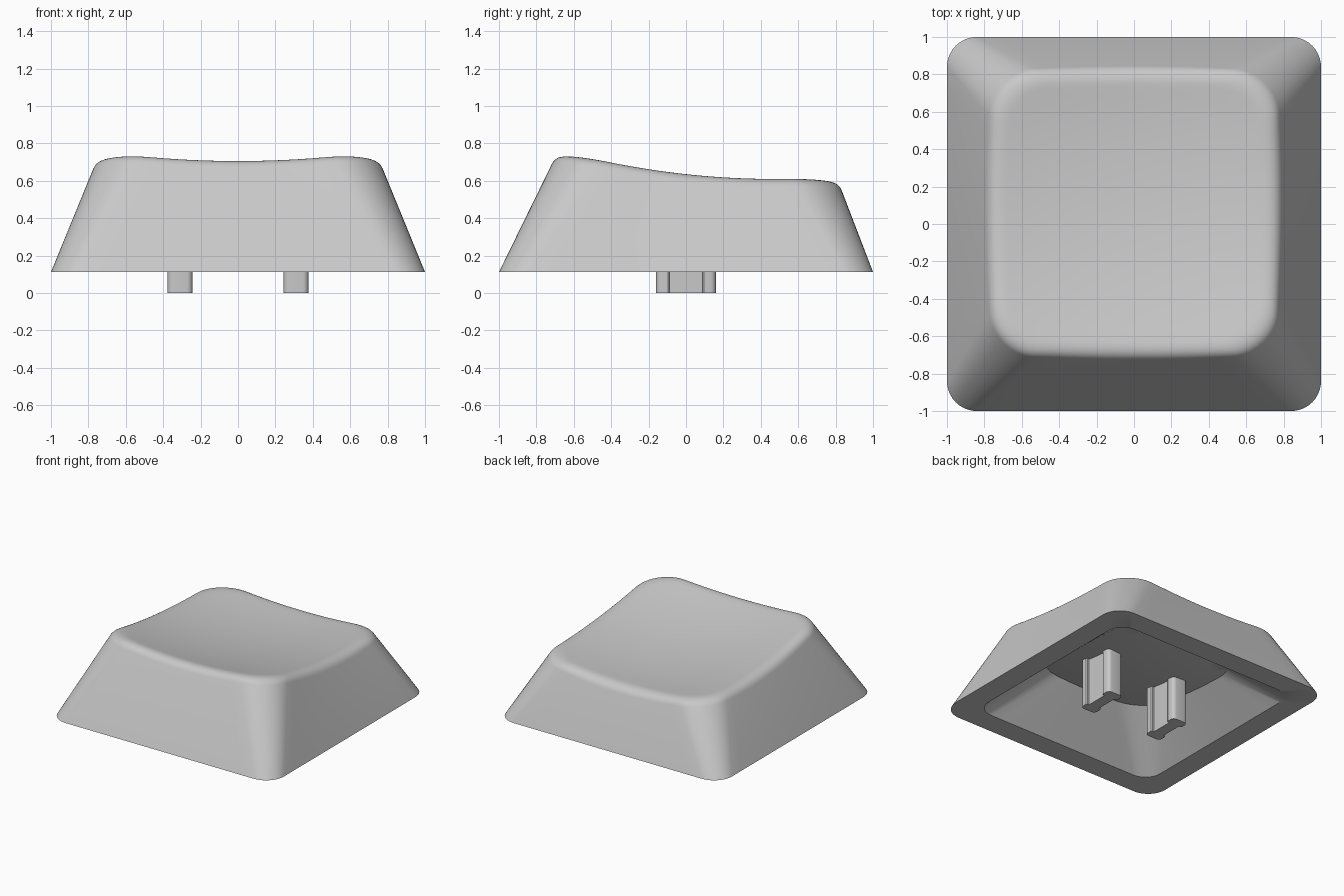
import bpy, bmesh, math
from mathutils import Vector

cube = bpy.data.objects.get("Cube")
if cube:
    bpy.data.objects.remove(cube, do_unlink=True)

grey = bpy.data.materials.new("light_grey")
grey.use_nodes = True
colour = (0.58, 0.58, 0.58, 1)
grey.diffuse_color = colour
grey.node_tree.nodes["Principled BSDF"].inputs["Base Color"].default_value = colour

BASE = 0.112                     # rim height
CENTRE = Vector((0, 0.05, 0))


def rounded_ring(hx, y0, y1, r, z=0, arc=10, side=14):
    """Counter-clockwise rounded rectangle with subdivided sides."""
    corners = [(hx - r, y1 - r), (r - hx, y1 - r), (r - hx, y0 + r), (hx - r, y0 + r)]
    arcs = []
    for k, (cx, cy) in enumerate(corners):
        angles = [math.pi / 2 * (k + i / arc) for i in range(arc + 1)]
        arcs.append([Vector((cx + r * math.cos(a), cy + r * math.sin(a), z)) for a in angles])
    pts = []
    for k in range(4):
        start, end = arcs[k][-1], arcs[(k + 1) % 4][0]
        pts += arcs[k] + [start.lerp(end, i / side) for i in range(1, side)]
    return pts


def dish(p):
    """Height of the scooped, tilted top surface."""
    return 0.56 + 0.105 * p.x ** 2 + 0.122 * (p.y - 0.45) ** 2


def on_dish(p, drop=0):
    return Vector((p.x, p.y, dish(p) - drop))


def make_object(name, bm):
    bmesh.ops.recalc_face_normals(bm, faces=bm.faces)
    mesh = bpy.data.meshes.new(name)
    bm.to_mesh(mesh)
    bm.free()
    mesh.materials.append(grey)
    ob = bpy.data.objects.new(name, mesh)
    bpy.context.collection.objects.link(ob)
    bpy.ops.object.select_all(action='DESELECT')
    ob.select_set(True)
    bpy.context.view_layer.objects.active = ob
    bpy.ops.object.shade_smooth_by_angle(angle=math.radians(35))
    return ob


def loft(name, rings):
    """Skin a stack of matching rings and cap both ends."""
    bm = bmesh.new()
    loops = [[bm.verts.new(p) for p in ring] for ring in rings]
    n = len(loops[0])
    for a, b in zip(loops, loops[1:]):
        for i in range(n):
            j = (i + 1) % n
            bm.faces.new((a[i], a[j], b[j], b[i]))
    bm.faces.new(loops[0])
    bm.faces.new(loops[-1])
    return make_object(name, bm)


# Walls rise to a tilted rounded rectangle and are cut where they meet the dish
bottom = rounded_ring(1, -1, 1, 0.16, BASE)
nominal = rounded_ring(0.765, -0.708, 0.824, 0.25)
lip, shoulder, inner = [], [], []
for b, t in zip(bottom, nominal):
    t.z = 0.645 - 0.09 * t.y
    p = t
    for _ in range(8):
        p = b.lerp(t, (dish(p) - BASE) / (t.z - BASE))
    lip.append(p)
    shoulder.append(p + (b - t).normalized() * 0.065)
    inner.append(on_dish(CENTRE.lerp(p, 0.89)))

# Rounded lip between the wall and the dish
fillet = []
for i in range(9):
    f = i / 8
    fillet.append([s.lerp(c, f).lerp(c.lerp(d, f), f)
                   for s, c, d in zip(shoulder, lip, inner)])

# Dished top
scoop = [[on_dish(CENTRE.lerp(p, k / 12)) for p in inner] for k in range(11, 0, -1)]
scoop.append([on_dish(CENTRE.lerp(p, 0.02)) for p in inner])

# Hollow underside, its ceiling following the dish
ceiling_edge = rounded_ring(0.525, -0.53, 0.59, 0.24)
ceiling = [[on_dish(CENTRE.lerp(p, s), 0.225) for p in ceiling_edge]
           for s in (0.03, 0.2, 0.4, 0.6, 0.8, 1)]
opening = rounded_ring(0.82, -0.82, 0.82, 0.14, BASE)
loft("keycap_shell", ceiling + [opening, bottom] + fillet + scoop)


# Mounting prongs with a dog-bone section
def prong_section():
    hw, web, end, neck, r = 0.067, 0.045, 0.16, 0.088, 0.03
    quarter = [(web, 0), (web, neck), (hw - 0.006, neck), (hw, neck + 0.008)]
    for i in range(6):
        a = math.pi / 2 * i / 5
        quarter.append((hw - r + r * math.cos(a), end - r + r * math.sin(a)))
    half = quarter + [(-x, y) for x, y in reversed(quarter)]
    return half + [(-x, -y) for x, y in half[1:-1]]


for name, x0 in (("left_prong", 0.31), ("right_prong", -0.31)):
    loft(name, [[Vector((x0 + x, y, z)) for x, y in prong_section()] for z in (0, 0.41)])
